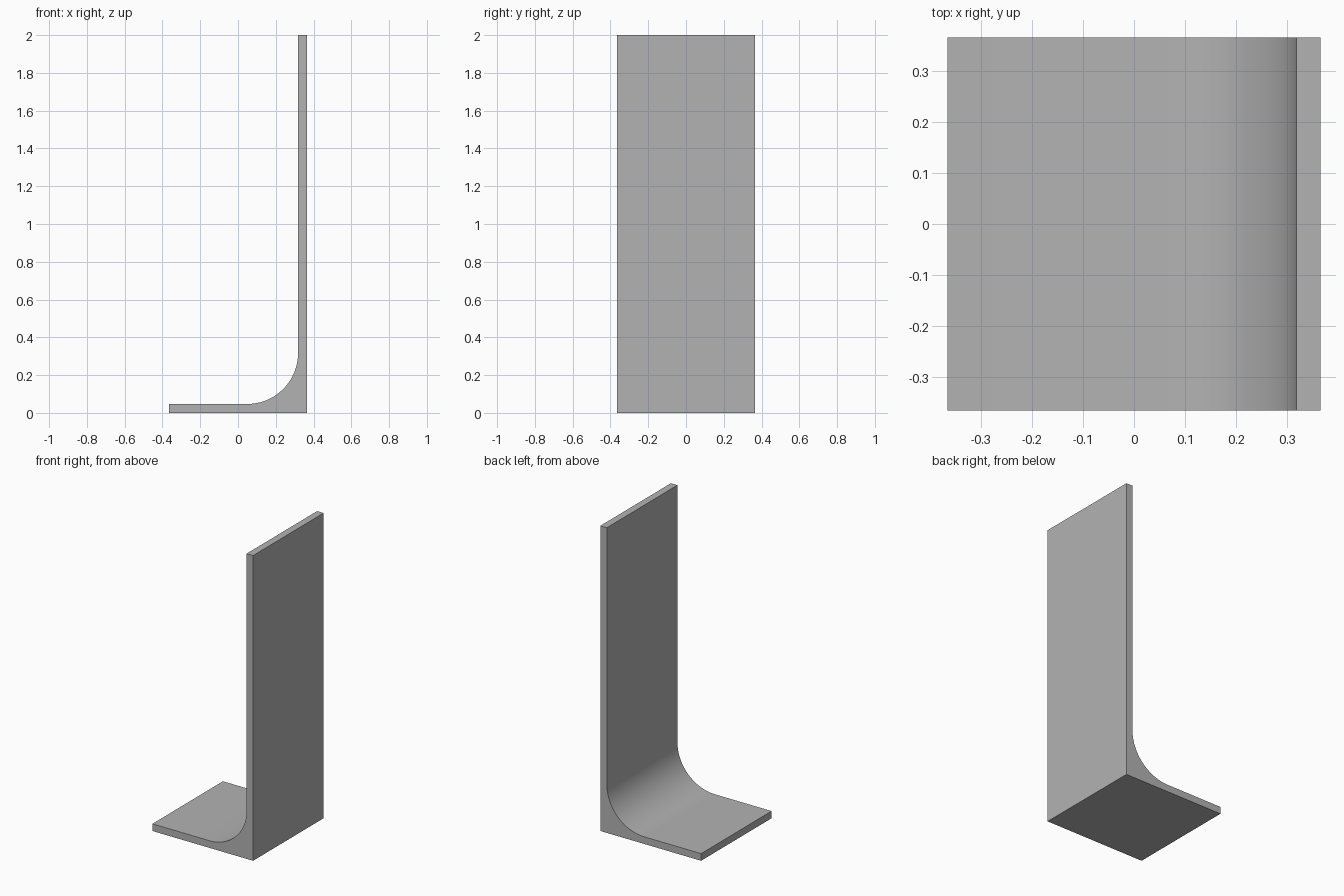
import bpy, bmesh, math

cube = bpy.data.objects.get("Cube")
if cube:
    bpy.data.objects.remove(cube, do_unlink=True)

HALF = 0.365       # half width and half depth
THICK = 0.047      # plate thickness
HEIGHT = 2.0
RADIUS = 0.27      # inner fillet
STEPS = 24

# Plain grey
grey = bpy.data.materials.new("plain_grey")
grey.use_nodes = True
colour = (0.45, 0.45, 0.45, 1)
grey.diffuse_color = colour
grey.node_tree.nodes["Principled BSDF"].inputs["Base Color"].default_value = colour

# L-shaped profile with a rounded inner corner
inner = HALF - THICK
profile = [(-HALF, 0), (HALF, 0), (HALF, HEIGHT), (inner, HEIGHT)]
for i in range(STEPS + 1):
    a = -math.pi / 2 * i / STEPS
    profile.append((inner - RADIUS + RADIUS * math.cos(a),
                    THICK + RADIUS + RADIUS * math.sin(a)))
profile.append((-HALF, THICK))

# Extrude the profile from front to back
bm = bmesh.new()
face = bm.faces.new([bm.verts.new((x, -HALF, z)) for x, z in profile])
result = bmesh.ops.extrude_face_region(bm, geom=[face])
moved = [v for v in result["geom"] if isinstance(v, bmesh.types.BMVert)]
bmesh.ops.translate(bm, verts=moved, vec=(0, 2 * HALF, 0))
bmesh.ops.recalc_face_normals(bm, faces=bm.faces[:])
mesh = bpy.data.meshes.new("angle_bracket")
bm.to_mesh(mesh)
bm.free()
mesh.materials.append(grey)

bracket = bpy.data.objects.new("angle_bracket", mesh)
bpy.context.collection.objects.link(bracket)

# Smooth fillet, sharp corners
bpy.ops.object.select_all(action="DESELECT")
bracket.select_set(True)
bpy.context.view_layer.objects.active = bracket
bpy.ops.object.shade_smooth_by_angle(angle=math.radians(30))
